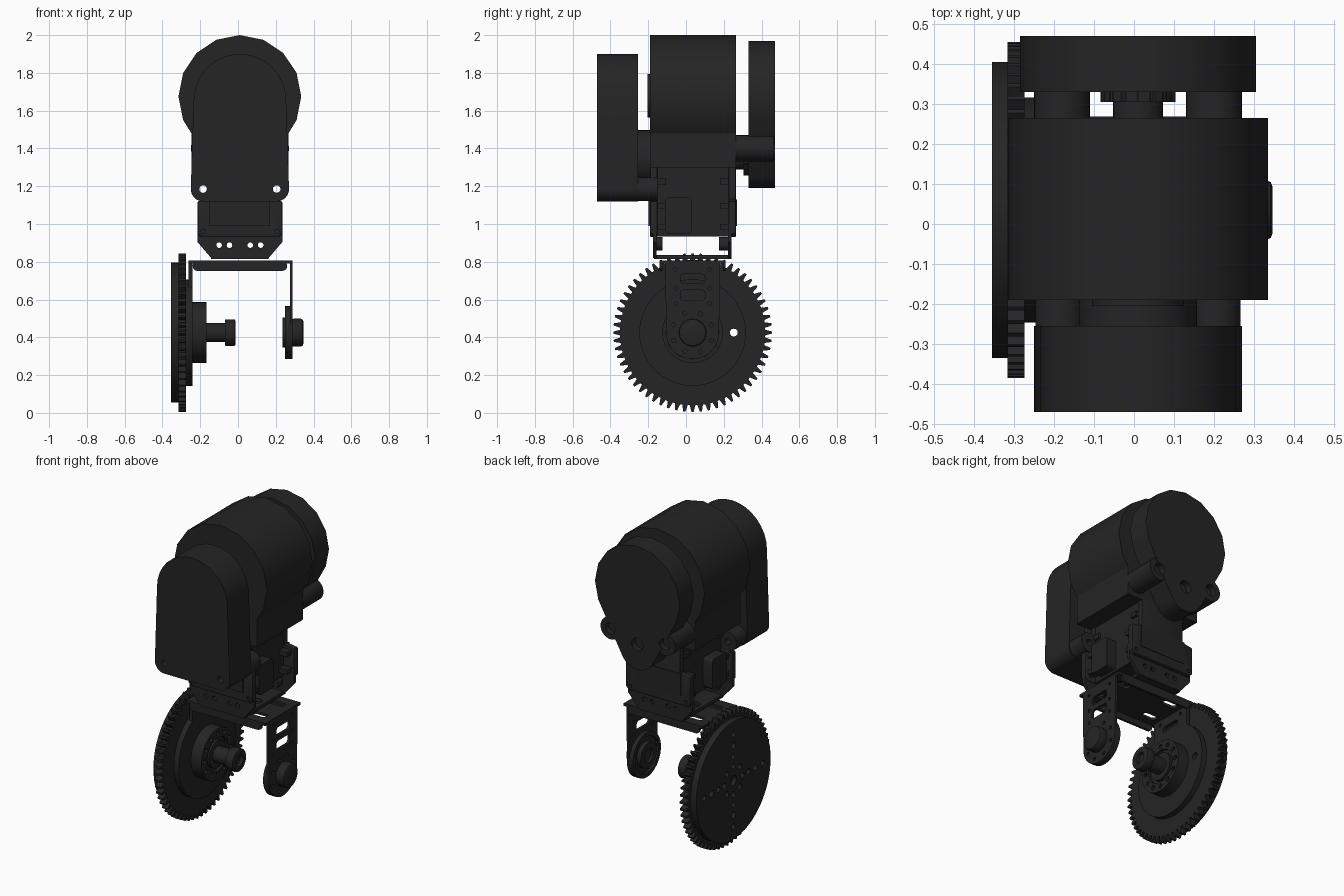
import bpy, bmesh, math
from mathutils import Vector, geometry

if "Cube" in bpy.data.objects:
    bpy.data.objects.remove(bpy.data.objects["Cube"])

MAT = bpy.data.materials.new("dark_plastic")
MAT.diffuse_color = (0.018, 0.018, 0.018, 1)
MAT.use_nodes = True
MAT.node_tree.nodes["Principled BSDF"].inputs["Base Color"].default_value = MAT.diffuse_color
CX = 0.01            # body centre line in x
AY, AZ = 0.035, 0.425  # wheel axis


def circle(u, v, r, n=32):
    return [(u + r * math.cos(2 * math.pi * i / n), v + r * math.sin(2 * math.pi * i / n)) for i in range(n)]


def rect(u0, u1, v0, v1):
    return [(u0, v0), (u1, v0), (u1, v1), (u0, v1)]


def hull(*groups):
    pts = [Vector(p) for g in groups for p in g]
    return [tuple(pts[i]) for i in geometry.convex_hull_2d(pts)]


def round_rect(u0, u1, v0, v1, r):
    return hull(*[circle(u, v, r, 16) for u in (u0 + r, u1 - r) for v in (v0 + r, v1 - r)])


def place(axis, u, v, d):
    return {"x": (d, u, v), "y": (u, d, v), "z": (u, v, d)}[axis]


def build(name, axis, pieces):
    """Each piece is (profile, start, end), extruded along the axis."""
    bm = bmesh.new()
    for prof, a, b in pieces:
        ra = [bm.verts.new(place(axis, u, v, a)) for u, v in prof]
        rb = [bm.verts.new(place(axis, u, v, b)) for u, v in prof]
        bm.faces.new(ra)
        bm.faces.new(rb)
        for i in range(len(prof)):
            j = (i + 1) % len(prof)
            bm.faces.new((ra[i], ra[j], rb[j], rb[i]))
    bmesh.ops.recalc_face_normals(bm, faces=bm.faces[:])
    me = bpy.data.meshes.new(name)
    bm.to_mesh(me)
    bm.free()
    ob = bpy.data.objects.new(name, me)
    me.materials.append(MAT)
    bpy.context.collection.objects.link(ob)
    return ob


def part(name, axis, prof, a, b, holes=(), bevel=0):
    ob = build(name, axis, [(prof, a, b)])
    bpy.ops.object.select_all(action="DESELECT")
    bpy.context.view_layer.objects.active = ob
    ob.select_set(True)
    if bevel:
        m = ob.modifiers.new("bevel", "BEVEL")
        m.width, m.segments, m.angle_limit = bevel, 2, math.radians(50)
        m.limit_method = "ANGLE"
        bpy.ops.object.modifier_apply(modifier=m.name)
    if holes:
        cutter = build("cutter", axis, holes)
        m = ob.modifiers.new("cut", "BOOLEAN")
        m.operation, m.object, m.solver = "DIFFERENCE", cutter, "EXACT"
        bpy.ops.object.modifier_apply(modifier=m.name)
        bpy.data.objects.remove(cutter)
    bpy.ops.object.shade_smooth_by_angle(angle=math.radians(30))
    return ob


def ring(r, count, size, a, b, start=0.0):
    return [(circle(AY + r * math.cos(start + 2 * math.pi * i / count),
                    AZ + r * math.sin(start + 2 * math.pi * i / count), size, 12), a, b) for i in range(count)]


# --- main barrel with its square skirt
barrel = hull(circle(CX, 1.675, 0.325, 16))
low = [p for p in barrel if p[1] < 1.54]
top = [p for p in circle(CX, 1.675, 0.325, 16)]
start = next(i for i, p in enumerate(top) if p[1] < 1.54 and top[i - 1][1] >= 1.54)
top = top[start:] + top[:start]
arc = [p for p in top if p[1] >= 1.54]
part("barrel_housing", "y", arc + [(CX - 0.257, 1.48), (CX - 0.257, 1.3), (CX + 0.257, 1.3), (CX + 0.257, 1.48)],
     -0.19, 0.265)
part("barrel_front_disc", "y", circle(CX, 1.68, 0.115), -0.205, -0.19)

# --- front cover, with two through-bored posts
front_c = [(CX - 0.195, 1.185), (CX + 0.195, 1.185)]
bores = [h for u, v in front_c for h in
         ((circle(u, v, 0.02, 16), -0.5, -0.1), (circle(u, v, 0.034, 16), -0.5, -0.44))]
part("front_cover", "y", hull(circle(CX, 1.655, 0.245, 32), *[circle(u, v, 0.065) for u, v in front_c]),
     -0.47, -0.255, bores)
for u, v in front_c:
    part("front_cover_post", "y", circle(u, v, 0.062), -0.256, -0.15, [(circle(u, v, 0.02, 16), -0.5, -0.1)])
part("front_servo_horn", "y", circle(CX, 1.35, 0.147), -0.26, -0.185)

# --- rear cover, with ears and drive hub
ears = [(CX - 0.19, 1.4), (CX + 0.19, 1.4)]
ear_hole = [(circle(u, v, 0.036, 16), 0.43, 0.5) for u, v in ears]
part("rear_cover", "y", hull(circle(CX, 1.675, 0.295, 16), circle(CX, 1.31, 0.12, 24)), 0.33, 0.47,
     ear_hole + [(circle(CX, 1.35, 0.04, 16), 0.43, 0.5)])
for u, v in ears:
    part("rear_cover_ear", "y", circle(u, v, 0.07), 0.26, 0.465, [(circle(u, v, 0.036, 16), 0.43, 0.5)])
part("rear_servo_shaft", "y", circle(CX, 1.35, 0.062), 0.25, 0.31)
part("rear_servo_horn", "y", circle(CX, 1.35, 0.095), 0.305, 0.335,
     [(circle(CX + 0.098 * math.cos(i * math.pi / 8), 1.35 + 0.098 * math.sin(i * math.pi / 8), 0.008, 8), 0.2, 0.4)
      for i in range(16)])

# --- servo motor
part("servo_core", "y", rect(CX - 0.15, CX + 0.15, 0.935, 1.36), -0.15, 0.23)
shell = [(-0.225, 0.95), (-0.205, 0.93), (0.205, 0.93), (0.225, 0.95), (0.225, 1.12), (0.155, 1.13),
         (0.155, 1.32), (-0.155, 1.32), (-0.155, 1.13), (-0.225, 1.12)]
shell = [(CX + u, v) for u, v in shell]
screw = [(CX + s * 0.195, 0.96) for s in (-1, 1)]
for name, a, b, face in (("servo_front_plate", -0.19, -0.15, -0.19), ("servo_rear_plate", 0.225, 0.265, 0.265)):
    part(name, "y", shell, a, b, [(circle(u, v, 0.012, 12), a - 0.1, b + 0.1) for u, v in screw], bevel=0.008)
    part(name + "_panel", "y", rect(CX - 0.16, CX + 0.16, 0.99, 1.13), face - 0.008, face + 0.004)
for s in (-1, 1):
    x0, x1 = CX + s * 0.14, CX + s * 0.215
    part("servo_connector", "x", round_rect(-0.11, 0.03, 0.95, 1.14, 0.02), x0, x1)
    for y in (-0.13, 0.2):
        for z in (0.97, 1.08, 1.21):
            part("servo_clip", "x", rect(y - 0.02, y + 0.025, z, z + 0.03), x0, CX + s * (0.205 if z < 1.1 else 0.165))

# --- upward-open frame holding the servo
frame = [(-0.225, 1.0), (-0.225, 0.905), (-0.152, 0.82), (0.152, 0.82), (0.225, 0.905), (0.225, 1.0)]
frame = [(CX + u, v) for u, v in frame]
holes = [(circle(CX + u, 0.888, 0.015, 12), -1, 1) for u in (-0.11, -0.055, 0.055, 0.11)]
for name, a, b in (("frame_front", -0.175, -0.155), ("frame_rear", 0.222, 0.242)):
    part(name, "y", frame, a, b, holes)
part("frame_base", "z", rect(CX - 0.152, CX + 0.152, -0.17, 0.24), 0.815, 0.835,
     [(circle(CX + u, AY, 0.03, 16), 0.7, 0.9) for u in (-0.1, 0, 0.1)])
for u in (-0.11, 0.11):
    for a, b in ((-0.155, -0.125), (0.175, 0.222)):
        part("frame_lug", "y", circle(CX + u, 0.895, 0.036, 16), a, b, [(circle(CX + u, 0.888, 0.015, 12), -1, 1)])

# --- lower fork: top plate, flanges, two slotted arms
part("fork_top", "z", rect(-0.262, 0.288, -0.14, 0.21), 0.79, 0.806,
     [(round_rect(u - 0.05, u + 0.05, AY - 0.022 + w, AY + 0.022 + w, 0.02), 0.7, 0.9)
      for u in (-0.16, 0.19) for w in (-0.09, 0.09)])
for a, b in ((-0.14, -0.125), (0.195, 0.21)):
    part("fork_flange", "y", round_rect(-0.24, 0.26, 0.752, 0.804, 0.024), a, b)
arm = hull(circle(AY, AZ, 0.14, 40), rect(AY - 0.145, AY + 0.145, 0.79, 0.805))
slots = [(round_rect(AY - 0.065, AY + 0.065, z0, z1, 0.018), -1, 1) for z0, z1 in ((0.685, 0.735), (0.595, 0.65))]
dots = [(circle(AY + s * 0.09, z, 0.01, 10), -1, 1) for s in (-1, 1) for z in (0.76, 0.66, 0.58)]
part("fork_arm_right", "x", arm, 0.274, 0.289, slots + dots + ring(0.108, 8, 0.011, -1, 1, math.pi / 8))
part("fork_arm_left", "x", arm, -0.262, -0.24, slots + dots)

# --- right idler bearing
part("idler_rim", "x", circle(AY, AZ, 0.14, 40), 0.248, 0.275, [(circle(AY, AZ, 0.115), 0.2, 0.262)])
part("idler_stub", "x", circle(AY, AZ, 0.08), 0.235, 0.275, [(circle(AY, AZ, 0.045), 0.2, 0.25)])
part("idler_hub", "x", circle(AY, AZ, 0.074), 0.28, 0.346, bevel=0.014)

# --- toothed wheel on the left
N, pitch = 60, 2 * math.pi / 60
teeth = []
for i in range(N):
    for off, r in ((-0.36, 0.385), (-0.13, 0.42), (0.13, 0.42), (0.36, 0.385)):
        t = math.pi / 2 + (i + off) * pitch
        teeth.append((AY + r * math.cos(t), AZ + r * math.sin(t)))
four = ring(0.218, 4, 0.021, -1, 1)
part("wheel_gear", "x", teeth, -0.316, -0.274, four)
part("wheel_outer_disc", "x", circle(AY, AZ, 0.37, 64), -0.355, -0.315,
     four + ring(0.09, 8, 0.018, -0.4, -0.33) + ring(0.15, 4, 0.018, -0.4, -0.33)
     + ring(0.29, 4, 0.018, -0.4, -0.33) + [(circle(AY, AZ, 0.03, 16), -0.4, -0.33)])
part("wheel_inner_disc", "x", circle(AY, AZ, 0.282, 64), -0.275, -0.24, four + ring(0.218, 4, 0.036, -0.255, 0, 0))
part("wheel_hub", "x", circle(AY, AZ, 0.161, 48), -0.242, -0.166,
     ring(0.13, 12, 0.014, -0.19, 0) + [(circle(AY, AZ, 0.105), -0.185, 0)])
part("wheel_hub_core", "x", circle(AY, AZ, 0.085), -0.2, -0.166)
part("wheel_shaft", "x", circle(AY, AZ, 0.05), -0.17, -0.065)
part("wheel_shaft_head", "x", circle(AY, AZ, 0.07), -0.07, -0.014, [(circle(AY, AZ, 0.035, 16), -0.035, 0)], bevel=0.006)
